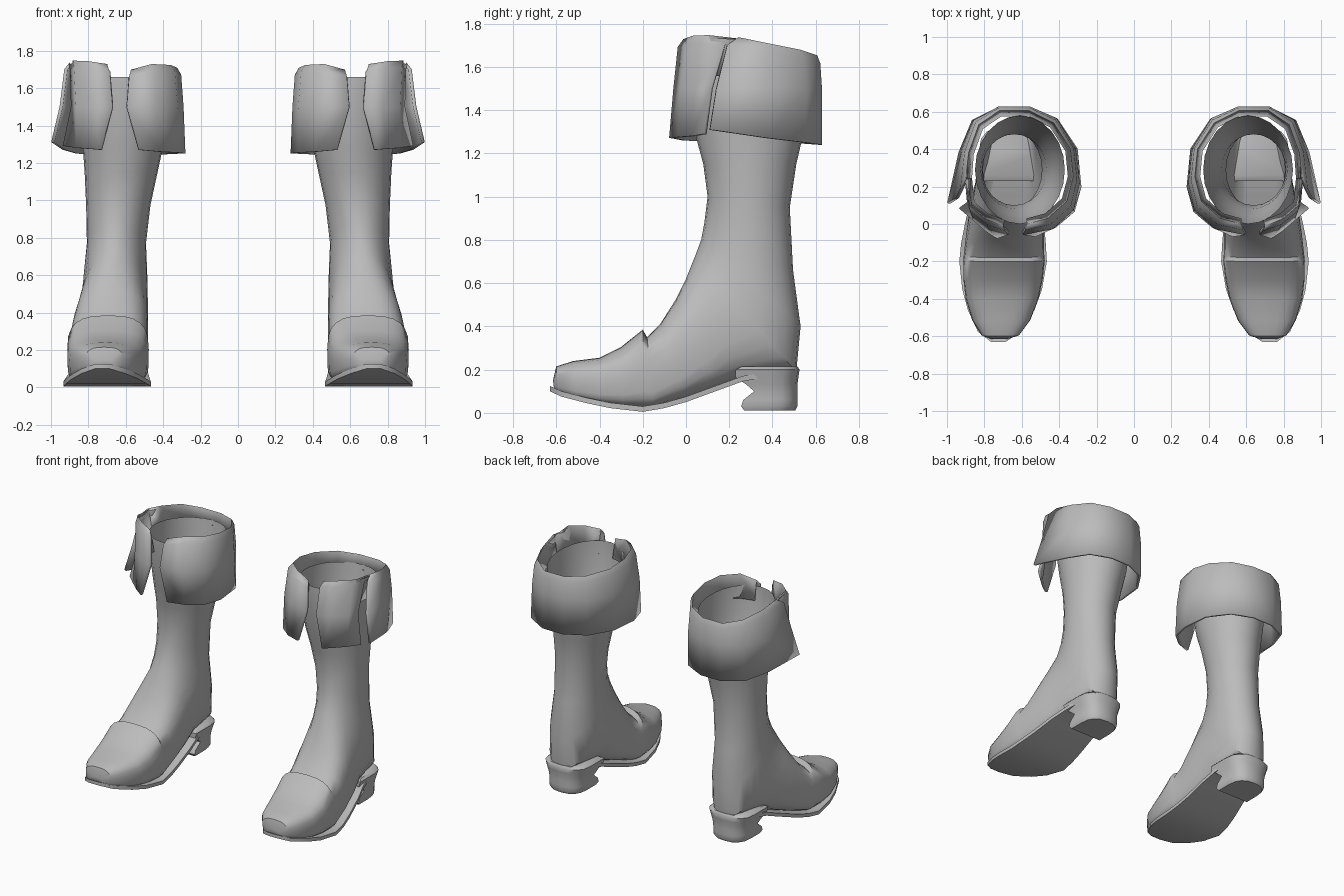
import bpy, bmesh, math
from mathutils import Vector

leather = bpy.data.materials.new("grey leather")
leather.diffuse_color = (0.50, 0.50, 0.50, 1)


def finish(name, bm, angle=40, thickness=0):
    """Make a smooth object, mirrored to give the pair."""
    bmesh.ops.recalc_face_normals(bm, faces=bm.faces)
    for f in bm.faces:
        f.smooth = True
    mesh = bpy.data.meshes.new(name)
    bm.to_mesh(mesh)
    bm.free()
    mesh.set_sharp_from_angle(angle=math.radians(angle))
    mesh.materials.append(leather)
    ob = bpy.data.objects.new(name, mesh)
    bpy.context.collection.objects.link(ob)
    if thickness:
        s = ob.modifiers.new("thickness", 'SOLIDIFY')
        s.thickness = thickness
        s.offset = 0
    ob.modifiers.new("pair", 'MIRROR').use_mirror_merge = False
    return ob


def loft(bm, rings, closed=True, caps=(False, False)):
    rows = [[bm.verts.new(p) for p in r] for r in rings]
    n = len(rows[0])
    for a, b in zip(rows, rows[1:]):
        for i in range(n if closed else n - 1):
            j = (i + 1) % n
            bm.faces.new((a[i], a[j], b[j], b[i]))
    if caps[0]:
        bm.faces.new(rows[0])
    if caps[1]:
        bm.faces.new(rows[-1])


def power(v, e):
    return math.copysign(abs(v) ** e, v)


# Foot and shaft: sections fan from the upright toe to the level top.
# front y, front z, back y, back z, centre x, half width, boxiness of bottom
SECTIONS = [
    (-.615, .15, -.61, .11, .72, .05, .6),
    (-.60, .215, -.59, .09, .715, .10, .5),
    (-.52, .24, -.51, .06, .71, .155, .45),
    (-.40, .255, -.40, .04, .705, .195, .4),
    (-.30, .305, -.29, .025, .70, .212, .4),
    (-.20, .385, -.19, .02, .695, .218, .4),
    (-.18, .35, -.15, .025, .695, .215, .4),
    (-.12, .41, 0, .07, .69, .208, .5),
    (-.05, .52, .15, .125, .68, .20, .6),
    (0, .62, .28, .165, .67, .188, .8),
    (.04, .72, .51, .19, .66, .178, .9),
    (.07, .80, .53, .40, .655, .170, 1),
    (.085, .88, .495, .66, .65, .158, 1),
    (.10, 1.0, .48, .95, .64, .172, 1),
    (.08, 1.15, .51, 1.15, .625, .195, 1),
    (.045, 1.28, .545, 1.3, .615, .215, 1),
    (.0, 1.53, .57, 1.5, .61, .235, 1),
    (.0, 1.66, .58, 1.6, .61, .24, 1),
]
rings = []
for fy, fz, by, bz, cx, hw, e in SECTIONS:
    ring = []
    for k in range(24):
        t = math.tau * k / 24
        c, s = math.cos(t), math.sin(t)
        top_e = .5 + .5 * e
        ex = e if s < 0 else top_e
        v = .5 + .5 * power(s, ex)
        ring.append((cx + hw * power(c, ex), by + (fy - by) * v, bz + (fz - bz) * v))
    rings.append(ring)
bm = bmesh.new()
loft(bm, rings, caps=(True, False))
finish("boot_upper", bm)

# Sole: thin curved plate under the foot
SOLE = [  # y, centre x, half width, underside z
    (-.63, .725, .04, .10), (-.575, .72, .115, .075), (-.46, .71, .178, .045),
    (-.35, .705, .213, .022), (-.2, .70, .234, .005), (-.1, .698, .226, .022),
    (0, .692, .212, .05), (.15, .68, .19, .105), (.26, .67, .165, .145), (.34, .665, .15, .16),
]
rings = [[(cx - hw, y, z), (cx - hw, y, z + .025), (cx + hw, y, z + .025), (cx + hw, y, z)]
         for y, cx, hw, z in SOLE]
bm = bmesh.new()
loft(bm, rings, caps=(True, True))
finish("sole", bm, 50)

# Heel: rounded block with a hollowed front face
HEEL = [(.01, .27, .505, .125), (.03, .255, .515, .135), (.06, .265, .515, .135),
        (.10, .315, .515, .138), (.13, .28, .515, .145), (.165, .23, .52, .155),
        (.20, .23, .525, .165), (.215, .26, .515, .15)]
rings = []
for z, fy, by, hw in HEEL:
    ring = [(.663 - hw, fy, z), (.663 + hw, fy, z)]
    mid = by - .13
    for k in range(9):
        t = math.pi * k / 8
        ring.append((.663 + hw * power(math.cos(t), .8), mid + (by - mid) * power(math.sin(t), .8), z))
    rings.append(ring)
bm = bmesh.new()
loft(bm, rings, caps=(True, True))
finish("heel", bm, 45)

# Turned-down cuff columns: top x y z, middle x y, bottom x y z
CUFF = [
    (.57, .0, 1.69, .595, -.05, .53, -.06, 1.27),
    (.46, .03, 1.72, .44, -.02, .42, -.01, 1.26),
    (.36, .12, 1.715, .33, .08, .325, .07, 1.255),
    (.325, .25, 1.70, .30, .22, .29, .2, 1.25),
    (.34, .40, 1.68, .32, .40, .31, .4, 1.25),
    (.43, .54, 1.66, .42, .56, .41, .55, 1.245),
    (.56, .605, 1.645, .56, .62, .56, .62, 1.24),
    (.72, .605, 1.645, .72, .62, .72, .62, 1.24),
    (.83, .53, 1.67, .85, .55, .86, .55, 1.25),
    (.885, .38, 1.70, .91, .39, .93, .38, 1.27),
    (.895, .24, 1.73, .945, .14, .99, .11, 1.31),
]
FLAP = [
    (.895, .24, 1.73, .885, .12, .93, .09, 1.29),
    (.88, .10, 1.74, .86, .05, .86, .03, 1.28),
    (.80, .03, 1.735, .77, -.02, .79, -.03, 1.275),
    (.70, -.01, 1.72, .67, -.05, .73, -.07, 1.27),
]


def cuff_piece(name, columns):
    centre = Vector((.61, .3, 0))
    strips = []
    for xt, yt, zt, xm, ym, xb, yb, zb in columns:
        top = Vector((xt, yt, zt))
        inner = centre + (Vector((xt, yt, 0)) - centre) * .93
        inner.z = 1.56
        rim = top + (Vector((xm, ym, zt)) - top) * .5
        rim.z -= .03
        strips.append([inner, top, rim, Vector((xm, ym, 1.5)), Vector((xb, yb, zb))])
    bm = bmesh.new()
    loft(bm, strips, closed=False)
    finish(name, bm, 60, .018)


cuff_piece("cuff", CUFF)
cuff_piece("cuff_front_flap", FLAP)
